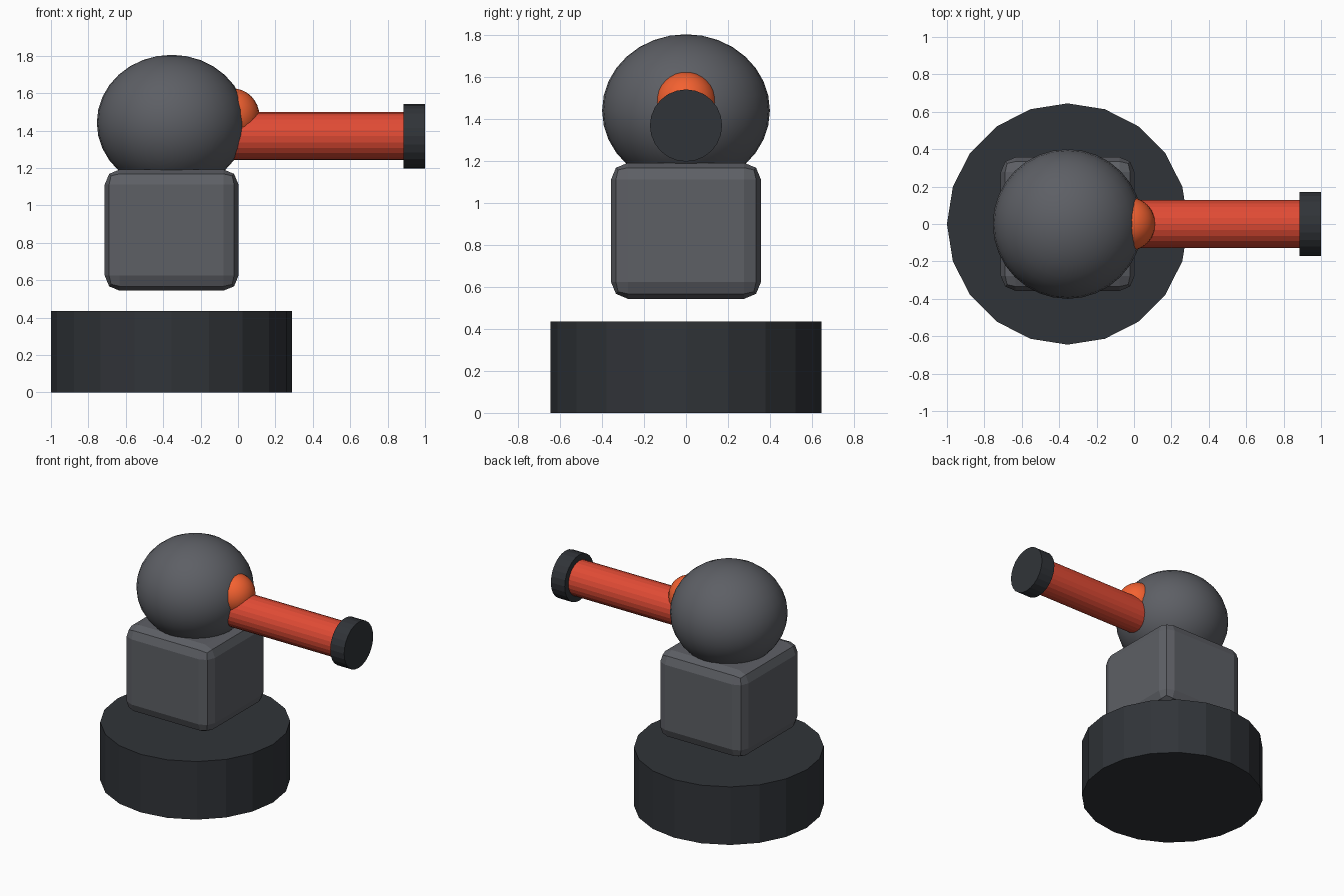
import bpy
from math import pi

if "Cube" in bpy.data.objects:
    bpy.data.objects.remove(bpy.data.objects["Cube"])

CX = -0.355   # vertical axis of the body
ARM_Z = 1.37  # height of the arm axis


def material(name, rgb):
    m = bpy.data.materials.new(name)
    m.diffuse_color = (*rgb, 1)
    m.use_nodes = True
    m.node_tree.nodes["Principled BSDF"].inputs["Base Color"].default_value = m.diffuse_color
    return m


dark = material("dark_grey", (0.03, 0.034, 0.04))
mid = material("mid_grey", (0.11, 0.115, 0.13))
red = material("red", (0.75, 0.07, 0.035))
orange = material("orange", (0.9, 0.12, 0.03))


def finish(name, mat):
    o = bpy.context.object
    o.name = name
    o.data.materials.append(mat)
    return o


def cylinder(name, mat, sides, r, depth, loc, rot=(0, 0, 0)):
    bpy.ops.mesh.primitive_cylinder_add(vertices=sides, radius=r, depth=depth,
                                        location=loc, rotation=rot)
    return finish(name, mat)


def ball(name, mat, size, loc, segs, rings):
    bpy.ops.mesh.primitive_uv_sphere_add(segments=segs, ring_count=rings,
                                         radius=1, location=loc)
    o = finish(name, mat)
    o.scale = size
    bpy.ops.object.transform_apply(location=False, rotation=False, scale=True)
    bpy.ops.object.shade_smooth()
    return o


def x_rod(name, mat, r, x0, x1):
    return cylinder(name, mat, 24, r, x1 - x0, ((x0 + x1) / 2, 0, ARM_Z), (0, pi / 2, 0))


# Round floor base
cylinder("base", dark, 20, 0.645, 0.435, (CX, 0, 0.2175))

# Bevelled block floating above the base
bpy.ops.mesh.primitive_cube_add(size=1, location=(CX, 0, 0.868))
body = finish("body", mid)
body.scale = (0.715, 0.715, 0.648)
bpy.ops.object.transform_apply(location=False, rotation=False, scale=True)
bevel = body.modifiers.new("bevel", "BEVEL")
bevel.width = 0.08
bevel.segments = 2

# Flattened head and shoulder joint
ball("head", mid, (0.4, 0.4, 0.363), (CX, 0, 1.442), 32, 16)
ball("joint", orange, (0.146, 0.146, 0.146), (-0.032, 0, 1.48), 24, 16)

# Arm with end disc
x_rod("arm", red, 0.128, -0.1, 0.9)
x_rod("arm_cap", dark, 0.172, 0.885, 1.0)
